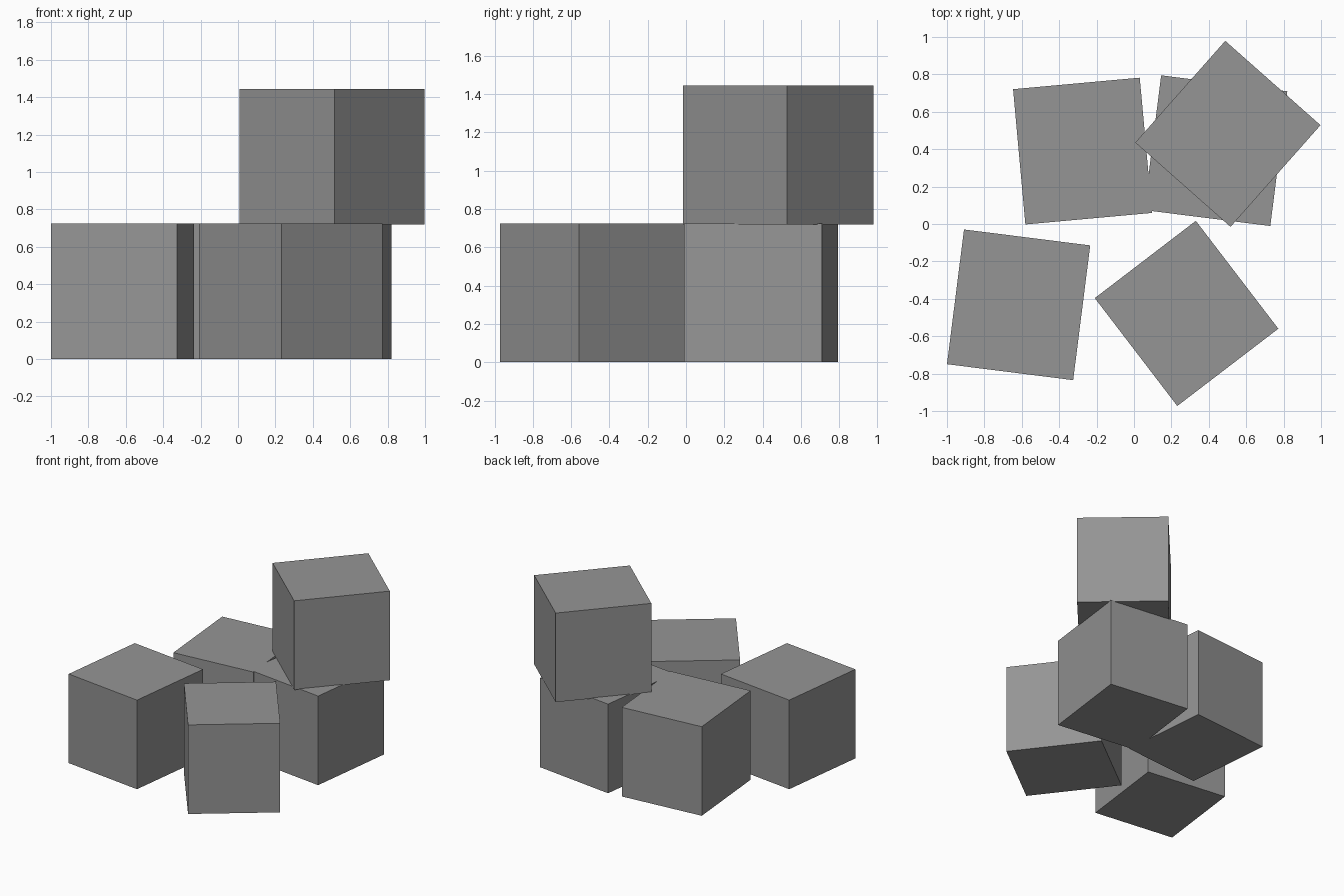
import bpy
import bmesh
from math import radians
from mathutils import Matrix, Vector

cube = bpy.data.objects.get("Cube")
if cube:
    bpy.data.objects.remove(cube, do_unlink=True)

# Single plain grey for every block
grey = bpy.data.materials.new("plain_grey")
grey.use_nodes = True
colour = (0.3, 0.3, 0.3, 1)
grey.diffuse_color = colour
grey.node_tree.nodes["Principled BSDF"].inputs["Base Color"].default_value = colour

WIDTH, DEPTH, HEIGHT = 0.68, 0.726, 0.725


def block(name, x, y, base, turn):
    """One flat-faced block standing on the given base height."""
    bm = bmesh.new()
    bmesh.ops.create_cube(bm, size=1)
    bmesh.ops.scale(bm, vec=(WIDTH, DEPTH, HEIGHT), verts=bm.verts)
    mesh = bpy.data.meshes.new(name)
    bm.to_mesh(mesh)
    bm.free()
    mesh.materials.append(grey)
    obj = bpy.data.objects.new(name, mesh)
    obj.location = (x, y, base + HEIGHT / 2)
    obj.rotation_euler.z = radians(turn)
    bpy.context.collection.objects.link(obj)


# Four blocks on the ground
block("front_right_block", -0.617, -0.432, 0, -7.2)
block("front_left_block", 0.281, -0.478, 0, 37.4)
block("back_right_block", -0.275, 0.39, 0, 5.2)
block("back_left_block", 0.437, 0.392, 0, -7.2)

# One block stacked on top
block("stacked_block", 0.502, 0.482, 0.72, -41.5)
